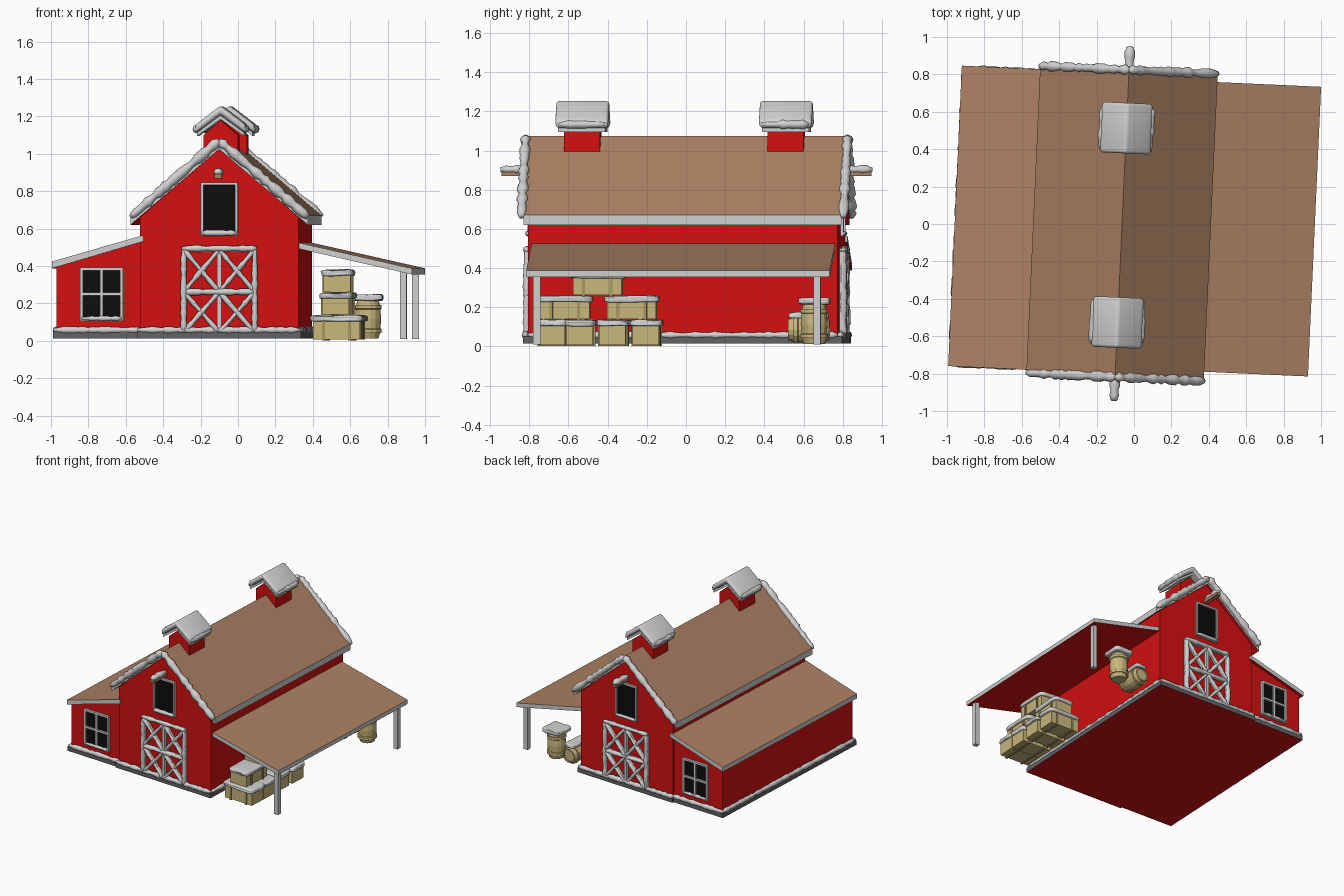
import bpy, bmesh, math, random
from mathutils import Vector, Matrix

random.seed(4)
if "Cube" in bpy.data.objects:
    bpy.data.objects.remove(bpy.data.objects["Cube"])

TURN = math.radians(-2.6)   # the whole barn is turned slightly
CX = -0.064                 # ridge line of the main barn


def material(name, r, g, b):
    m = bpy.data.materials.new(name)
    m.use_nodes = True
    m.diffuse_color = (r, g, b, 1)
    m.node_tree.nodes["Principled BSDF"].inputs["Base Color"].default_value = (r, g, b, 1)
    m.node_tree.nodes["Principled BSDF"].inputs["Roughness"].default_value = 0.9
    return m


RED = material("barn red", 0.66, 0.005, 0.005)
BROWN = material("roof brown", 0.41, 0.22, 0.125)
TRIM = material("trim light grey", 0.62, 0.62, 0.62)
SNOW = material("snow", 0.64, 0.64, 0.65)
STONE = material("base grey", 0.12, 0.125, 0.13)
DARK = material("dark opening", 0.004, 0.004, 0.004)
STRAW = material("straw tan", 0.58, 0.47, 0.2)
STRAP = material("strap tan", 0.4, 0.31, 0.12)


def finish(name, bm, mats, rule=None, smooth=False):
    bmesh.ops.recalc_face_normals(bm, faces=bm.faces)
    for f in bm.faces:
        f.smooth = smooth
        if rule:
            f.material_index = rule(f.normal)
    me = bpy.data.meshes.new(name)
    bm.to_mesh(me)
    bm.free()
    for m in mats:
        me.materials.append(m)
    ob = bpy.data.objects.new(name, me)
    ob.rotation_euler.z = TURN
    bpy.context.collection.objects.link(ob)
    return ob


def add_box(bm, centre, size, rot=Matrix()):
    m = Matrix.Translation(centre) @ rot @ Matrix.Diagonal((*size, 1))
    return bmesh.ops.create_cube(bm, size=1, matrix=m)["verts"]


def box(name, centre, size, mats, rule=None):
    bm = bmesh.new()
    add_box(bm, centre, size)
    return finish(name, bm, mats, rule)


def prism(name, profile, y0, y1, mats, rule=None):
    """Extrude an x-z profile along y."""
    bm = bmesh.new()
    face = bm.faces.new([bm.verts.new((x, y0, z)) for x, z in profile])
    ext = bmesh.ops.extrude_face_region(bm, geom=[face])["geom"]
    bmesh.ops.translate(bm, vec=(0, y1 - y0, 0),
                        verts=[v for v in ext if isinstance(v, bmesh.types.BMVert)])
    return finish(name, bm, mats, rule)


def bars(name, segments, y, width, depth, mat):
    """Flat bars between pairs of x-z points on a plane of constant y."""
    bm = bmesh.new()
    for (x0, z0), (x1, z1) in segments:
        length = math.hypot(x1 - x0, z1 - z0) + width * 0.8
        rot = Matrix.Rotation(-math.atan2(z1 - z0, x1 - x0), 4, 'Y')
        add_box(bm, ((x0 + x1) / 2, y, (z0 + z1) / 2), (length, depth, width), rot)
    return finish(name, bm, [mat])


def snow_roll(name, paths, radius, flat=1.0):
    """Lumpy snow lying along straight paths."""
    bm = bmesh.new()
    for a, b in paths:
        a, b = Vector(a), Vector(b)
        frame = (b - a).to_track_quat('Z', 'Y')
        n = max(4, int((b - a).length / 0.025))
        rings = []
        for i in range(n + 1):
            r = radius * random.uniform(0.72, 1.25) * (0.5 if i in (0, n) else 1)
            c = a.lerp(b, i / n)
            rings.append([bm.verts.new(c + frame @ Vector((
                r * math.cos(k * math.pi / 4), r * flat * math.sin(k * math.pi / 4), 0)))
                for k in range(8)])
        for p, q in zip(rings, rings[1:]):
            for k in range(8):
                bm.faces.new((p[k], p[k - 1], q[k - 1], q[k]))
        bm.faces.new(rings[0])
        bm.faces.new(rings[-1])
    return finish(name, bm, [SNOW], smooth=True)


def snow_cap(name, centre, size):
    """Soft lumpy slab of snow."""
    bm = bmesh.new()
    add_box(bm, centre, size)
    bmesh.ops.subdivide_edges(bm, edges=bm.edges, cuts=3, use_grid_fill=True)
    for v in bm.verts:
        v.co += Vector([random.uniform(-0.006, 0.006) for _ in range(3)])
    ob = finish(name, bm, [SNOW], smooth=True)
    ob.modifiers.new("soften", 'SUBSURF').levels = 1
    ob.modifiers["soften"].render_levels = 1


def roof_rule(n):
    return 0 if n.z > 0.3 else 2 if n.z < -0.3 else 1


ROOF = [BROWN, TRIM, RED]


def chevron(half, eave, peak, t):
    return [(CX - half, eave), (CX, peak), (CX + half, eave),
            (CX + half, eave - t), (CX, peak - t), (CX - half, eave - t)]


# Main barn, enclosed side wing and base
prism("main_walls", [(CX - .425, .02), (CX + .425, .02), (CX + .425, .66),
                     (CX, 1.03), (CX - .425, .66)], -.79, .79, [RED])
prism("main_roof", chevron(.475, .67, 1.075, .05), -.812, .812, ROOF, roof_rule)
prism("wing_walls", [(-.935, .02), (-.48, .02), (-.48, .54), (-.935, .4)], -.78, .78, [RED])
prism("wing_roof", [(-.958, .425), (-.47, .565), (-.47, .532), (-.958, .388)],
      -.804, .804, ROOF, roof_rule)
base_rule = lambda n: 1 if n.z < -0.5 else 0
box("main_base", (CX, 0, .032), (.875, 1.63, .036), [STONE, RED], base_rule)
box("wing_base", (-.725, 0, .032), (.46, 1.6, .036), [STONE, RED], base_rule)
snow_roll("base_side_snow", [((x, -.79, .058), (x, .79, .058)) for x in (-.943, .366)], .016)

# Open porch
prism("porch_roof", [(.35, .527), (.966, .388), (.966, .355), (.35, .495)],
      -.772, .778, ROOF, roof_rule)
for label, y in (("front", -.72), ("back", .712)):
    box(label + "_porch_post", (.918, y, .19), (.036, .036, .36), [TRIM])

# Details repeated on both gable ends
for label, s in (("front", -1), ("back", 1)):
    wall, wing = s * .79, s * .78
    snow_roll(label + "_gable_snow",
              [((CX + k * .475, s * .822, .662), (CX, s * .822, 1.072)) for k in (-1, 1)], .024)
    snow_roll(label + "_base_snow", [((-.95, s * .79, .058), (-.48, s * .79, .058)),
                                     ((-.5, s * .805, .058), (.37, s * .805, .058))], .017)

    # Barn door with crossed braces
    x0, x1, z0, z1, zm = CX - .19, CX + .19, .045, .488, .262
    frame = [((x0, z0), (x1, z0)), ((x0, z1), (x1, z1)), ((x0, zm), (x1, zm)),
             ((x0, z0), (x0, z1)), ((x1, z0), (x1, z1)), ((CX, z0), (CX, z1))]
    braces = []
    for xa, xb in ((x0, CX), (CX, x1)):
        for za, zb in ((z0, zm), (zm, z1)):
            braces += [((xa, za), (xb, zb)), ((xa, zb), (xb, za))]
    bars(label + "_door_frame", frame, wall + s * .008, .024, .024, TRIM)
    bars(label + "_door_braces", braces, wall + s * .006, .022, .02, TRIM)
    yd = wall + s * .02
    snow_roll(label + "_door_snow",
              [((x0 - .01, yd, z1 + .006), (x1 + .01, yd, z1 + .006)),
               ((x0, yd, z0), (x0, yd, z1)), ((x1, yd, z0), (x1, yd, z1)),
               ((x0, yd, zm), (x1, yd, zm))], .016)
    snow_roll(label + "_brace_snow",
              [((a, yd, b), (c, yd, d)) for (a, b), (c, d) in braces], .013)

    # Loft opening
    box(label + "_loft_opening", (CX, wall, .703), (.18, .008, .27), [DARK])
    a, b, c, d = CX - .092, CX + .092, .57, .84
    bars(label + "_loft_frame", [((a, c), (b, c)), ((a, d), (b, d)), ((a, c), (a, d)),
                                 ((b, c), (b, d))], wall + s * .006, .014, .022, TRIM)
    snow_roll(label + "_loft_sill_snow", [((a, wall + s * .016, .577), (b, wall + s * .016, .577))], .014)

    # Hoist beam
    box(label + "_hoist_beam", (CX, s * .86, .88), (.036, .17, .022), [BROWN])
    snow_roll(label + "_beam_snow", [((CX, s * .78, .903), (CX, s * .95, .903))], .024, .8)

    # Wing window
    wx = -.694
    box(label + "_window_glass", (wx, wing, .25), (.21, .008, .27), [DARK])
    a, b, c, d = wx - .107, wx + .107, .115, .385
    bars(label + "_window_frame",
         [((a, c), (b, c)), ((a, d), (b, d)), ((a, c), (a, d)), ((b, c), (b, d)),
          ((wx, c), (wx, d)), ((a, .25), (b, .25))], wing + s * .007, .016, .022, TRIM)
    snow_roll(label + "_window_sill_snow",
              [((a, wing + s * .015, .12), (b, wing + s * .015, .12))], .012)

    # Roof cupola with snowy cap
    cy = -.53 if s < 0 else .51
    prism(label + "_cupola", [(CX - .093, .94), (CX + .093, .94), (CX + .093, 1.1),
                              (CX, 1.18), (CX - .093, 1.1)], cy - .092, cy + .092, [RED])
    prism(label + "_cupola_roof", chevron(.125, 1.115, 1.205, .02), cy - .12, cy + .12, [TRIM])
    cap = prism(label + "_cupola_snow", chevron(.135, 1.155, 1.258, .045),
                cy - .135, cy + .135, [SNOW])
    bev = cap.modifiers.new("round", 'BEVEL')
    bev.width, bev.segments = .016, 3
    for f in cap.data.polygons:
        f.use_smooth = True
    snow_roll(label + "_cupola_snow_edge",
              [((CX + k * .128, cy - .12, 1.133), (CX + k * .128, cy + .12, 1.133))
               for k in (-1, 1)], .02)


# Strapped straw bales with snow on top
def bale(name, x, y, z, along_x):
    sx, sy, h = (.25, .135, .1) if along_x else (.145, .25, .09)
    box(name, (x, y, z + h / 2), (sx, sy, h), [STRAW])
    bm = bmesh.new()
    for k in (-.07, .07):
        if along_x:
            add_box(bm, (x + k, y, z + h / 2), (.016, sy + .014, h + .012))
        else:
            add_box(bm, (x, y + k, z + h / 2), (sx + .014, .016, h + .012))
    finish(name + "_straps", bm, [STRAP])
    snow_cap(name + "_snow", (x, y, z + h + .012), (sx + .03, sy + .03, .034))


for i, y in enumerate((-.655, -.515, -.345, -.175)):
    bale(f"lower_bale_{i + 1}", .56, y, .008, True)
for i, y in enumerate((-.59, -.25)):
    bale(f"middle_bale_{i + 1}", .555, y, .14, False)
bale("upper_bale", .555, -.425, .262, False)


# Barrels: one standing, one lying
def barrel(name, matrix):
    bm = bmesh.new()
    outline = [(0, 0), (.055, 0), (.064, .03), (.072, .03), (.072, .05), (.066, .055),
               (.07, .105), (.066, .155), (.072, .16), (.072, .18), (.064, .18),
               (.055, .21), (.047, .21), (.047, .198), (0, .198)]
    verts = [bm.verts.new((r, 0, z)) for r, z in outline]
    edges = [bm.edges.new(p) for p in zip(verts, verts[1:])]
    bmesh.ops.spin(bm, geom=verts + edges, cent=(0, 0, 0), axis=(0, 0, 1),
                   angle=math.tau, steps=14)
    bmesh.ops.remove_doubles(bm, verts=bm.verts, dist=.0005)
    bmesh.ops.transform(bm, matrix=matrix, verts=bm.verts)
    finish(name, bm, [STRAW])


barrel("standing_barrel", Matrix.Translation((.665, .685, .012)))
snow_cap("standing_barrel_snow", (.665, .685, .232), (.16, .16, .034))
barrel("lying_barrel", Matrix.Translation((.5, .545, .085)) @ Matrix.Rotation(-math.pi / 2, 4, 'X'))
snow_cap("lying_barrel_snow", (.5, .65, .16), (.09, .2, .03))
